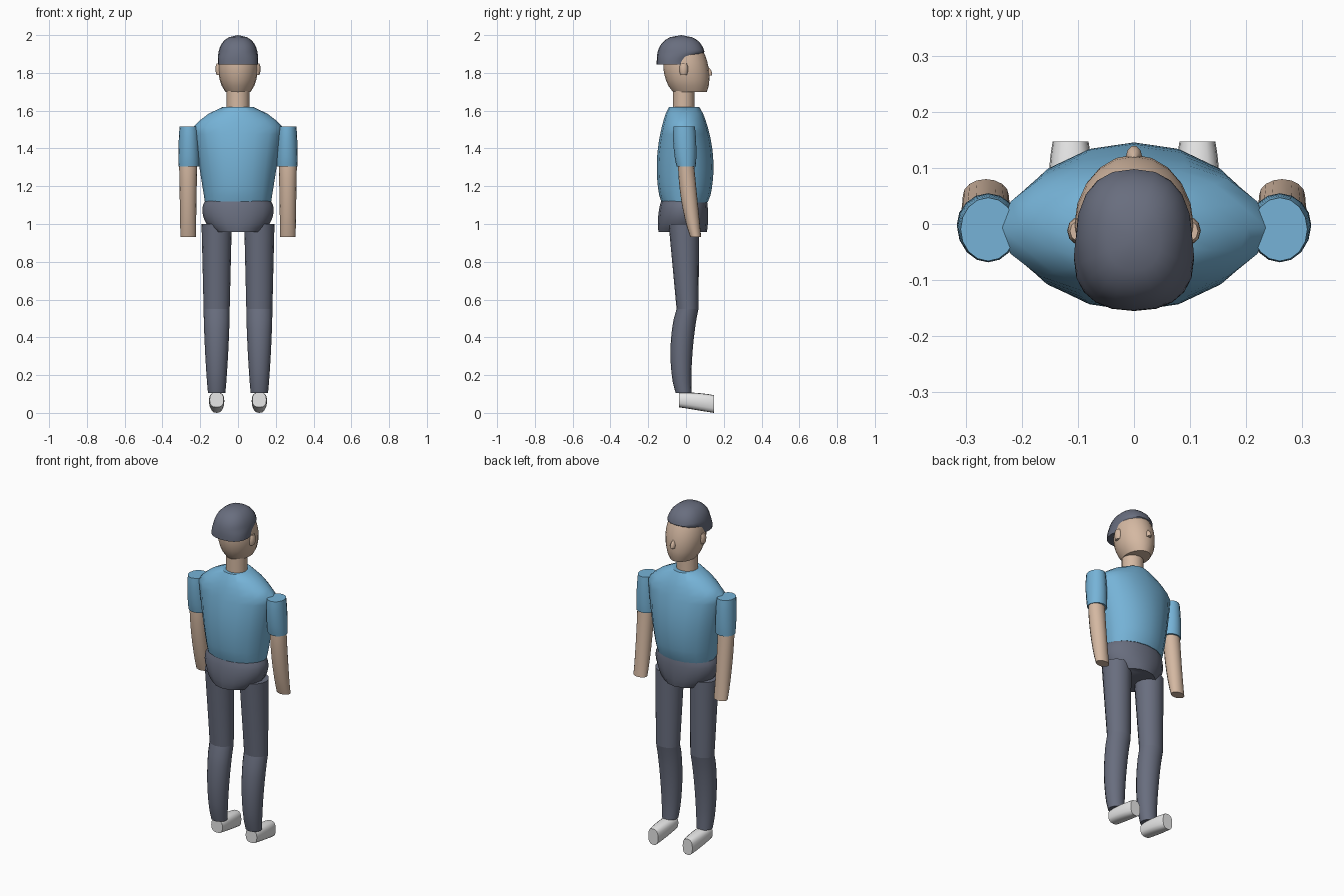
import bpy
import bmesh
from math import cos, sin, pi, tau, radians, sqrt, copysign

default_cube = bpy.data.objects.get("Cube")
if default_cube:
    bpy.data.objects.remove(default_cube)


def material(name, red, green, blue):
    made = bpy.data.materials.new(name)
    made.use_nodes = True
    made.diffuse_color = (red, green, blue, 1)
    shader = made.node_tree.nodes["Principled BSDF"]
    shader.inputs["Base Color"].default_value = (red, green, blue, 1)
    shader.inputs["Roughness"].default_value = 0.8
    return made


skin = material("skin", 0.66, 0.48, 0.36)
shirt_blue = material("shirt blue", 0.18, 0.45, 0.68)
slate = material("slate grey", 0.14, 0.155, 0.21)
shoe_white = material("shoe white", 0.8, 0.8, 0.8)


def swell(start, end, bulge=0.0):
    """Straight taper from start to end with a rounded bulge between."""
    def rule(t):
        arch = max(sin(pi * t), 0) ** 0.7
        return start + (end - start) * t + bulge * arch
    return rule


def loft(name, colour, bottom, top, width, front, back,
         x=0.0, steps=8, sides=16, boxy=1.0, lying=False):
    """Closed skin whose half width, front and back reach follow rules.
    Lying parts run along y, with front as their top and back as their sole."""
    bm = bmesh.new()
    loops = []
    for step in range(steps + 1):
        t = step / steps
        along = bottom + (top - bottom) * t
        centre = (front(t) - back(t)) / 2
        depth = (front(t) + back(t)) / 2
        loop = []
        for i in range(sides):
            angle = tau * i / sides
            c, s = (copysign(abs(v) ** boxy, v) for v in (cos(angle), sin(angle)))
            across, reach = x + width(t) * c, centre + depth * s
            point = (across, along, reach) if lying else (across, reach, along)
            loop.append(bm.verts.new(point))
        loops.append(loop)
    for lower, upper in zip(loops, loops[1:]):
        for i in range(sides):
            bm.faces.new((lower[i - 1], lower[i], upper[i], upper[i - 1]))
    bm.faces.new(loops[0])
    bm.faces.new(loops[-1])
    bmesh.ops.remove_doubles(bm, verts=bm.verts, dist=0.0001)
    bmesh.ops.recalc_face_normals(bm, faces=bm.faces)
    mesh = bpy.data.meshes.new(name)
    bm.to_mesh(mesh)
    bm.free()
    mesh.materials.append(colour)
    obj = bpy.data.objects.new(name, mesh)
    bpy.context.collection.objects.link(obj)
    parts.append(obj)


parts = []

# Head, neck and nose
loft("head", skin, 1.7, 1.95, sides=20,
     width=swell(0.067, 0.075, 0.035),
     front=swell(0.11, 0.07, 0.03),
     back=swell(0.07, 0.09, 0.04))
loft("neck", skin, 1.6, 1.72, steps=1,
     width=swell(0.06, 0.06), front=swell(0.045, 0.045), back=swell(0.07, 0.07))
loft("nose", skin, 1.785, 1.83, steps=3, sides=10,
     width=swell(0.013, 0.004, 0.005),
     front=swell(0.14, 0.12, 0.007), back=swell(-0.1, -0.1))


# Hair: a dome whose front is held back to make the hairline
def dome(t):
    return sqrt(1 - t ** 3)


loft("hair", slate, 1.845, 2, steps=14, sides=20, boxy=0.85,
     width=lambda t: 0.107 * dome(t),
     front=lambda t: min(0.129 * dome(t) - 0.026, 0.03 + 0.45 * t * t),
     back=lambda t: 0.129 * dome(t) + 0.026)

# Shirt body widens upward until the shoulders slope in to the collar
loft("shirt_body", shirt_blue, 1.115, 1.62, steps=14,
     width=lambda t: min(0.175 + 0.08 * t, 0.08 + 0.48 * (1 - t) ** 0.7),
     front=swell(0.115, 0.07, 0.05),
     back=swell(0.13, 0.09, 0.042))
loft("hips", slate, 0.957, 1.125,
     width=swell(0.127, 0.172, 0.035),
     front=swell(0.11, 0.11, 0.007),
     back=swell(0.145, 0.13, 0.01))

# Paired parts
for side, sign in (("left", -1), ("right", 1)):
    arm, leg = sign * 0.26, sign * 0.113
    loft(side + "_ear", skin, 1.79, 1.85, x=sign * 0.1, steps=4, sides=10,
         width=swell(0.014, 0.014, 0.005),
         front=swell(0.005, 0.005, 0.007),
         back=swell(0.03, 0.03, 0.006))
    loft(side + "_sleeve", shirt_blue, 1.305, 1.515, x=arm,
         width=swell(0.055, 0.049, 0.003),
         front=swell(0.052, 0.047, 0.005),
         back=swell(0.05, 0.066, 0.008))
    loft(side + "_forearm", skin, 0.932, 1.34, x=arm + sign * 0.004,
         width=swell(0.041, 0.048),
         front=swell(0.08, 0.04),
         back=swell(-0.022, 0.04, 0.018))
    loft(side + "_shin", slate, 0.105, 0.55, x=leg,
         width=swell(0.046, 0.069, 0.004),
         front=swell(0.03, 0.066, -0.013),
         back=swell(0.055, 0.05, 0.03))
    loft(side + "_thigh", slate, 0.55, 1, x=leg, steps=4,
         width=swell(0.069, 0.08),
         front=swell(0.066, 0.07),
         back=swell(0.05, 0.092))
    loft(side + "_shoe", shoe_white, -0.037, 0.147, x=leg, boxy=0.75, lying=True,
         width=swell(0.037, 0.032, 0.006),
         front=swell(0.108, 0.094, 0.005),
         back=swell(-0.03, 0))

# Smooth shading with crisp rims
for obj in parts:
    obj.select_set(True)
bpy.context.view_layer.objects.active = parts[0]
bpy.ops.object.shade_smooth_by_angle(angle=radians(45))
